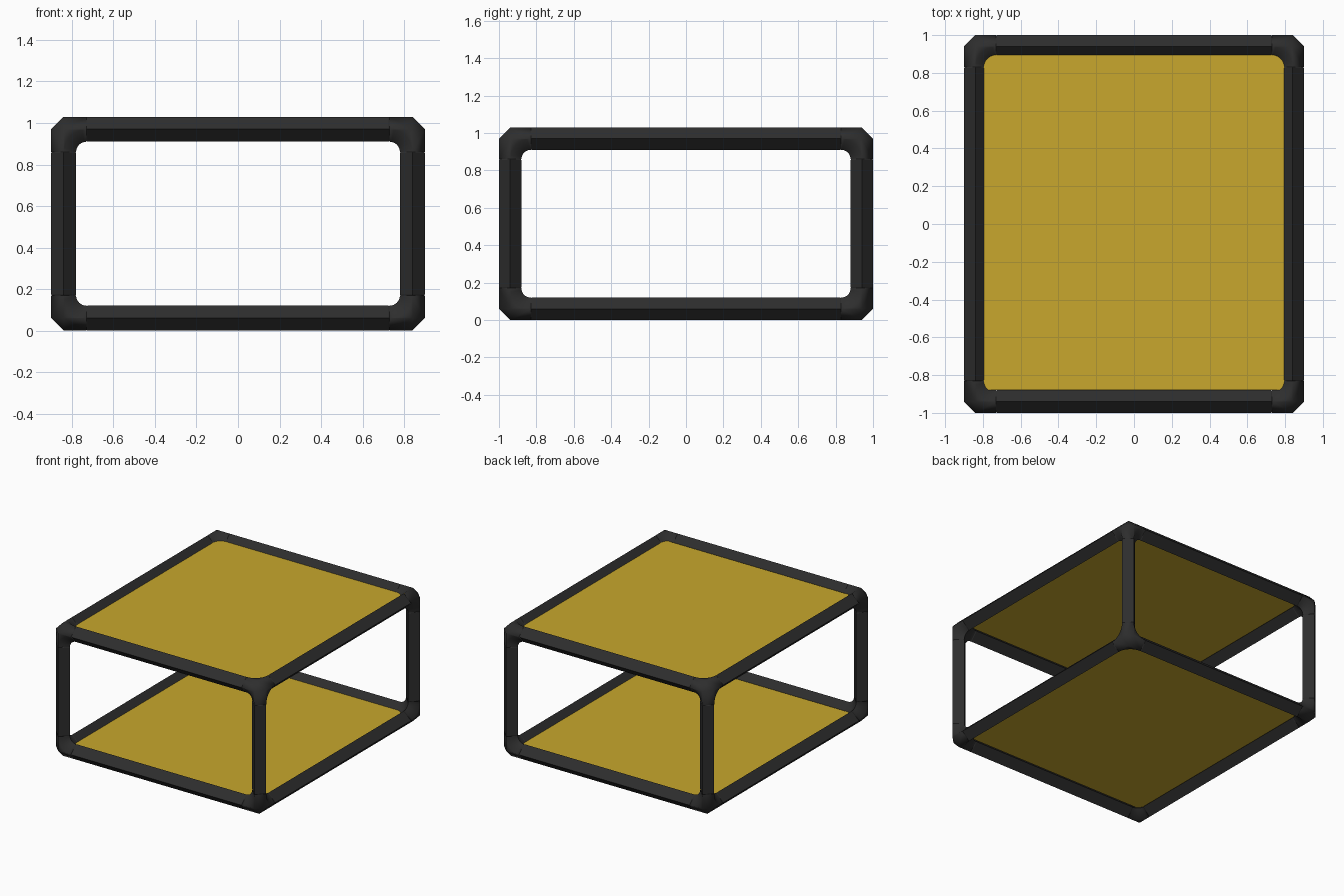
import bpy
import bmesh
import math
from itertools import product
from mathutils import Vector

cube = bpy.data.objects.get("Cube")
if cube:
    bpy.data.objects.remove(cube, do_unlink=True)

RAD = 0.06                            # half diagonal of the diamond tube
BEND = 0.11                           # bend radius of the corner joints
HALF = Vector((0.84, 0.94, 0.455))    # half spacing of the tube axes
MID = Vector((0, 0, 0.515))
STEPS = 8
SIDES = [("right", "left"), ("front", "back"), ("bottom", "top")]


def make_material(name, rgb, rough):
    mat = bpy.data.materials.new(name)
    mat.use_nodes = True
    mat.diffuse_color = (*rgb, 1)
    bsdf = mat.node_tree.nodes["Principled BSDF"]
    bsdf.inputs["Base Color"].default_value = (*rgb, 1)
    bsdf.inputs["Roughness"].default_value = rough
    return mat


black = make_material("black_plastic", (0.027, 0.027, 0.027), 0.5)
yellow = make_material("mustard_panel", (0.58, 0.39, 0.026), 0.6)


def finish(bm, name, mat, smooth=0):
    mesh = bpy.data.meshes.new(name)
    bm.to_mesh(mesh)
    bm.free()
    mesh.materials.append(mat)
    obj = bpy.data.objects.new(name, mesh)
    bpy.context.collection.objects.link(obj)
    if smooth:
        bpy.ops.object.select_all(action="DESELECT")
        obj.select_set(True)
        bpy.context.view_layer.objects.active = obj
        bpy.ops.object.shade_smooth_by_angle(angle=math.radians(smooth))
    return obj


def unit(axis, sign=1):
    v = Vector((0, 0, 0))
    v[axis] = sign
    return v


def add_face(bm, points, inside):
    """Add a face whose normal points away from the inside point."""
    face = bm.faces.new([bm.verts.new(p) for p in points])
    face.normal_update()
    if face.normal.dot(face.calc_center_median() - inside) < 0:
        face.normal_flip()


def label(signs, axes):
    return "_".join(SIDES[i][signs[i] > 0] for i in axes)


# Straight diamond tubes with slightly tapered ends
def make_bar(axis, signs):
    bm = bmesh.new()
    u, v = [unit(i) for i in range(3) if i != axis]
    base = MID + Vector([0 if i == axis else signs[i] * HALF[i] for i in range(3)])
    end = HALF[axis] - BEND
    rings = []
    for pos, r in [(-end - 0.005, 0.054), (-end + 0.005, RAD),
                   (end - 0.005, RAD), (end + 0.005, 0.054)]:
        rings.append([bm.verts.new(base + unit(axis) * pos + d * r) for d in (u, v, -u, -v)])
    for a, b in zip(rings, rings[1:]):
        for i in range(4):
            j = (i + 1) % 4
            bm.faces.new((a[i], a[j], b[j], b[i]))
    bm.faces.new(rings[0])
    bm.faces.new(rings[-1])
    bmesh.ops.recalc_face_normals(bm, faces=bm.faces)
    others = [i for i in (2, 1, 0) if i != axis]
    finish(bm, label(signs, others) + "_bar", black)


# Three-way joints: chamfered outside, filleted inside
def make_corner(signs):
    bm = bmesh.new()
    origin = MID + Vector([s * h for s, h in zip(signs, HALF)])
    arms = [unit(i, -signs[i]) for i in range(3)]
    add_face(bm, [origin - d * RAD for d in arms], origin)
    for k in range(3):
        b, a, c = arms[k], arms[(k + 1) % 3], arms[(k + 2) % 3]
        # outer wall of the arm along b
        p, q = origin - a * RAD, origin - c * RAD
        add_face(bm, [p, q, q + b * BEND, p + b * BEND], origin)
        # inner elbow between arms a and c
        hub = origin + (a + c) * BEND
        stations = []
        for i in range(STEPS + 1):
            t = math.pi / 2 * i / STEPS
            out = -a * math.sin(t) - c * math.cos(t)
            centre = hub + out * BEND
            stations.append((centre, centre - out * RAD))
        for (m0, n0), (m1, n1) in zip(stations, stations[1:]):
            middle = (m0 + m1) / 2
            for side in (b * RAD, -b * RAD):
                add_face(bm, [n0, n1, m1 + side, m0 + side], middle)
            # flat web between the two arms
            add_face(bm, [origin - b * RAD, m0 - b * RAD, m1 - b * RAD], origin)
    bmesh.ops.remove_doubles(bm, verts=bm.verts, dist=0.0001)
    finish(bm, label(signs, (2, 1, 0)) + "_corner", black, 50)


for axis in range(3):
    for pair in product((-1, 1), repeat=2):
        signs = list(pair)
        signs.insert(axis, 0)
        make_bar(axis, signs)

for signs in product((-1, 1), repeat=3):
    make_corner(signs)


# Thin panels filling the top and bottom frames
for name, sign in (("bottom_panel", -1), ("top_panel", 1)):
    z = MID.z + sign * HALF.z + 0.012
    bm = bmesh.new()
    bmesh.ops.create_cube(bm, size=1)
    bmesh.ops.scale(bm, vec=(1.61, 1.785, 0.006), verts=bm.verts)
    bmesh.ops.translate(bm, vec=(0, 0.0125, z), verts=bm.verts)
    finish(bm, name, yellow)
